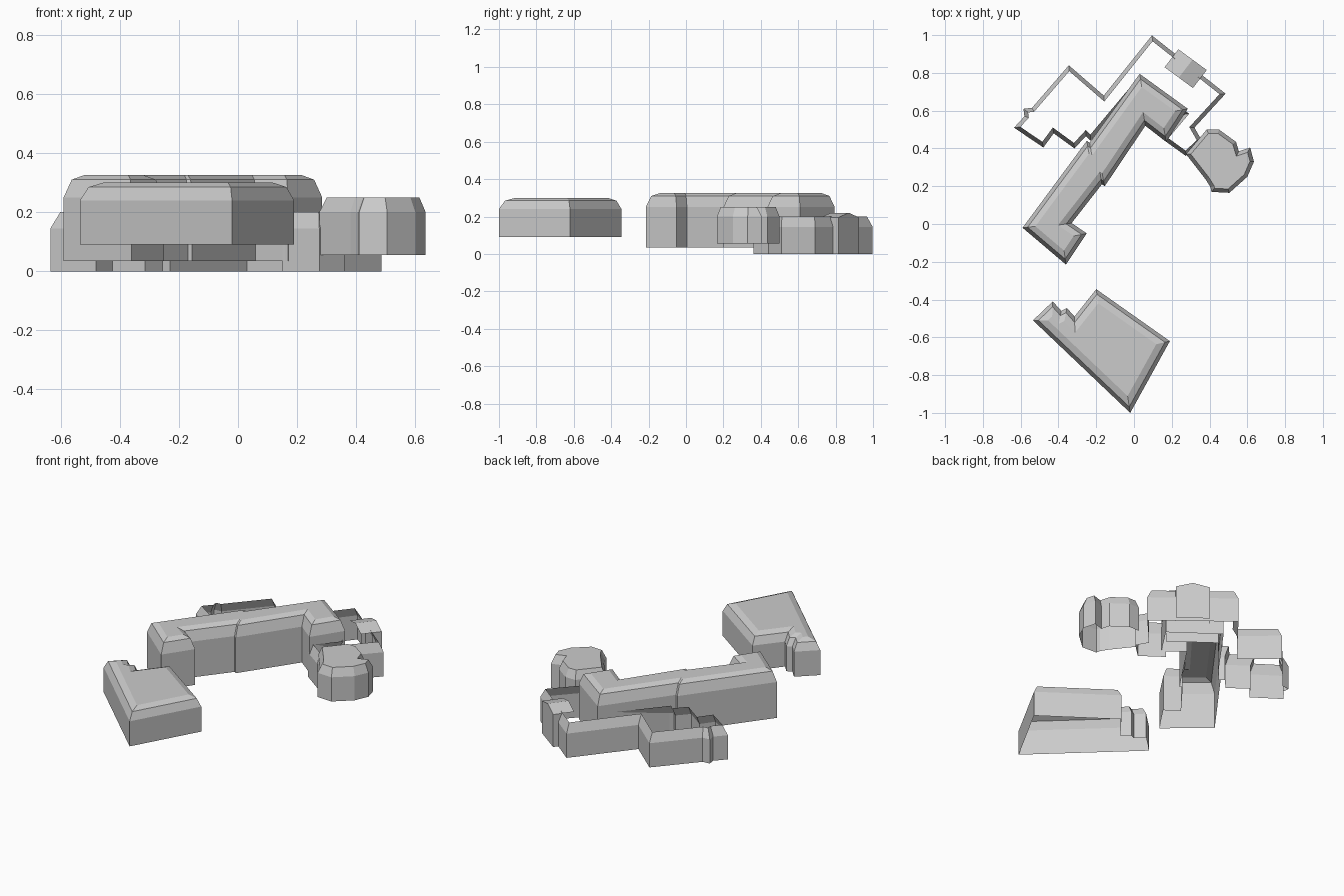
import bpy
import bmesh
from mathutils import Vector

cube = bpy.data.objects.get("Cube")
if cube:
    bpy.data.objects.remove(cube, do_unlink=True)

# One plain grey for every building
grey = bpy.data.materials.new("plain grey")
grey.use_nodes = True
grey.diffuse_color = (0.6, 0.6, 0.6, 1)
grey.node_tree.nodes["Principled BSDF"].inputs["Base Color"].default_value = (0.6, 0.6, 0.6, 1)


def finish(name, bm):
    mesh = bpy.data.meshes.new(name)
    bm.to_mesh(mesh)
    bm.free()
    mesh.materials.append(grey)
    obj = bpy.data.objects.new(name, mesh)
    bpy.context.collection.objects.link(obj)
    return obj


def inset_outline(points, distance):
    """Move every edge of a counter-clockwise outline inward, with mitred corners."""
    result = []
    for i, p in enumerate(points):
        before = (p - points[i - 1]).normalized()
        after = (points[(i + 1) % len(points)] - p).normalized()
        n1 = Vector((-before.y, before.x))
        n2 = Vector((-after.y, after.x))
        result.append(p + (n1 + n2) * distance / (1 + n1.dot(n2)))
    return result


def building(name, outline, levels, capped=True):
    """Shell through (inset, height) levels, open below and optionally above."""
    points = [Vector(p) for p in outline]
    area = sum(points[i - 1].cross(p) for i, p in enumerate(points))
    if area < 0:
        points.reverse()
    bm = bmesh.new()
    rings = []
    for inset, z in levels:
        rings.append([bm.verts.new((p.x, p.y, z)) for p in inset_outline(points, inset)])
    for low, high in zip(rings, rings[1:]):
        for i in range(len(low)):
            bm.faces.new((low[i - 1], low[i], high[i], high[i - 1]))
    if capped:
        bm.faces.new(rings[-1])
    return finish(name, bm)


# Detached front building with a stepped corner
building("front_building",
         [(-.535, -.51), (-.43, -.41), (-.385, -.46), (-.355, -.445), (-.315, -.49),
          (-.2, -.345), (.19, -.62), (-.02, -1)],
         [(0, .09), (0, .24), (.02, .285), (.055, .3)])

# Long main building with short wings at both ends
building("main_building",
         [(-.59, -.02), (-.25, .44), (-.235, .43), (.03, .795), (.285, .61),
          (.17, .435), (.06, .52), (-.155, .2), (-.17, .21), (-.33, .005),
          (-.25, -.05), (-.36, -.215)],
         [(0, .035), (0, .25), (.02, .31), (.05, .325)])

# Many-sided pavilion
building("pavilion",
         [(.275, .37), (.385, .5), (.45, .5), (.54, .435), (.555, .385), (.615, .405),
          (.635, .33), (.6, .25), (.505, .165), (.41, .17), (.405, .195), (.38, .235)],
         [(0, .055), (0, .2), (.02, .25)])

# Low rear building, left open above its sloping rim
building("rear_walls",
         [(.485, .69), (.095, .998), (-.16, .68), (-.345, .84), (-.54, .615),
          (-.585, .61), (-.58, .57), (-.635, .51), (-.48, .405), (-.425, .48),
          (-.315, .4), (-.255, .465), (-.23, .44), (.03, .75), (.26, .58),
          (.15, .45), (.275, .36), (.36, .44), (.32, .51)],
         [(0, 0), (0, .145), (.022, .2)], capped=False)

# Gabled porch: front wall, two short side walls and a two-slope roof
bm = bmesh.new()
left, right = Vector((.385, .815, 0)), Vector((.235, .925, 0))
inward = Vector((-.073, -.095, 0))
middle = (left + right) / 2
eave, ridge = Vector((0, 0, .195)), Vector((0, 0, .22))


def face(*corners):
    bm.faces.new([bm.verts.new(c) for c in corners])


face(left, right, right + eave, middle + ridge, left + eave)
face(left + inward * .45, left, left + eave, left + inward * .45 + eave)
face(right, right + inward * .45, right + inward * .45 + eave, right + eave)
face(left + eave, middle + ridge, middle + ridge + inward, left + eave + inward)
face(middle + ridge, right + eave, right + eave + inward, middle + ridge + inward)
bmesh.ops.remove_doubles(bm, verts=bm.verts, dist=.0001)
finish("rear_porch", bm)
